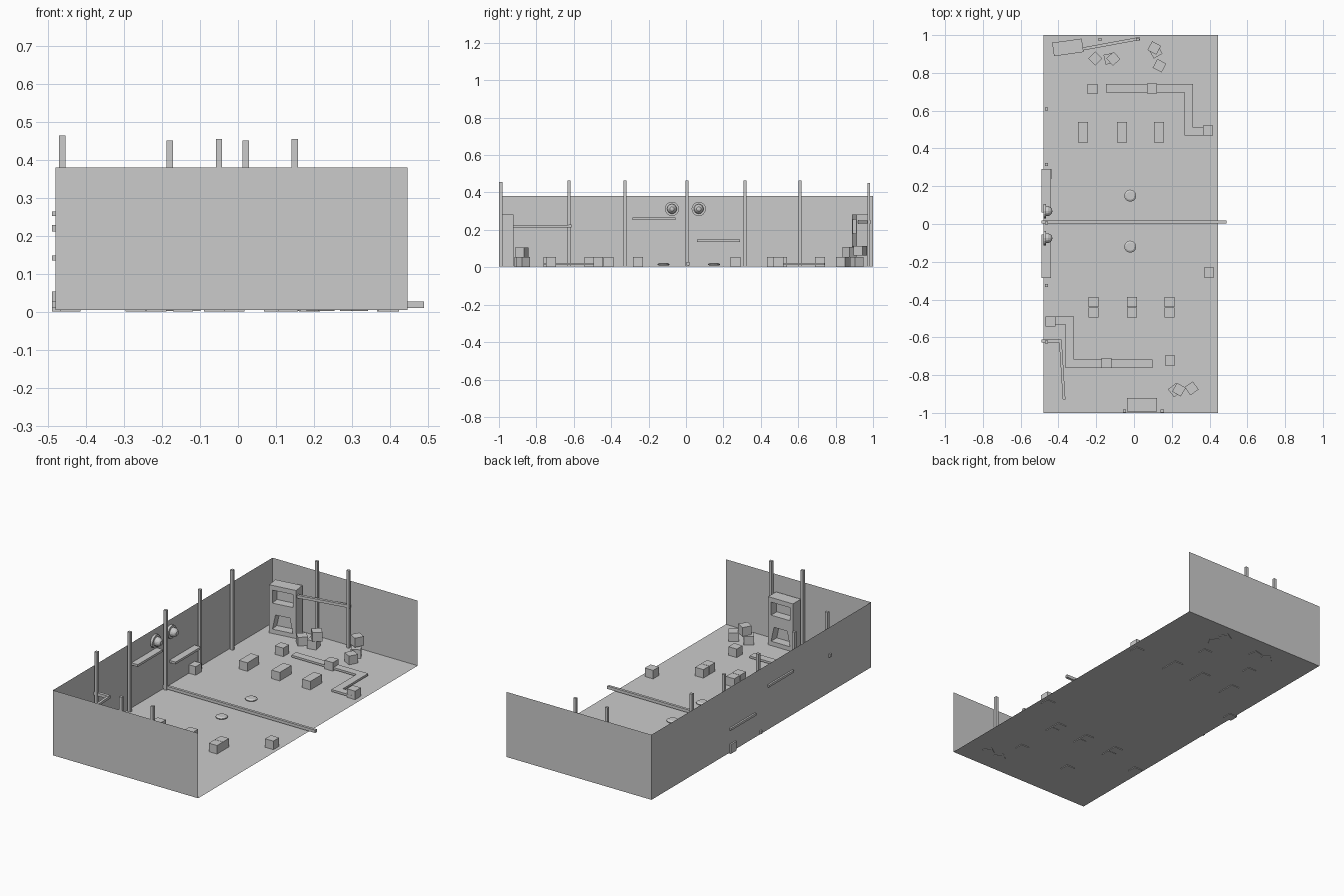
import bpy, bmesh
from math import radians, atan2, hypot
from mathutils import Matrix, Vector

if "Cube" in bpy.data.objects:
    bpy.data.objects.remove(bpy.data.objects["Cube"])


def finish(name, bm):
    bmesh.ops.recalc_face_normals(bm, faces=bm.faces)
    me = bpy.data.meshes.new(name)
    bm.to_mesh(me)
    bm.free()
    ob = bpy.data.objects.new(name, me)
    bpy.context.collection.objects.link(ob)
    return ob


def box(name, x, y, z0, sx, sy, sz, rot=0):
    bm = bmesh.new()
    bmesh.ops.create_cube(bm, size=1)
    bmesh.ops.scale(bm, vec=(sx, sy, sz), verts=bm.verts)
    ob = finish(name, bm)
    ob.location = (x, y, z0 + sz / 2)
    ob.rotation_euler.z = radians(rot)
    return ob


def prism(name, pts, vec):
    bm = bmesh.new()
    f = bm.faces.new([bm.verts.new(p) for p in pts])
    r = bmesh.ops.extrude_face_region(bm, geom=[f])
    vs = [v for v in r["geom"] if isinstance(v, bmesh.types.BMVert)]
    bmesh.ops.translate(bm, verts=vs, vec=vec)
    bm.faces.new([v for v in f.verts]) if not f.is_valid else None
    return finish(name, bm)


def sheet(name, pts):
    bm = bmesh.new()
    bm.faces.new([bm.verts.new(p) for p in pts])
    me = bpy.data.meshes.new(name)
    bm.to_mesh(me)
    bm.free()
    bpy.context.collection.objects.link(bpy.data.objects.new(name, me))


def bar(name, a, b, z, t=0.017):
    dx, dy = b[0] - a[0], b[1] - a[1]
    rot = atan2(dy, dx) * 57.29578
    box(name, (a[0] + b[0]) / 2, (a[1] + b[1]) / 2, z - t / 2, hypot(dx, dy), t, t, rot)


def turned(name, profile, matrix, n=16):
    bm = bmesh.new()
    vs = [bm.verts.new((r, 0, h)) for r, h in profile]
    es = [bm.edges.new(p) for p in zip(vs, vs[1:])]
    bmesh.ops.spin(bm, geom=vs + es, cent=(0, 0, 0), axis=(0, 0, 1), angle=radians(360), steps=n)
    bmesh.ops.remove_doubles(bm, verts=bm.verts, dist=1e-5)
    ob = finish(name, bm)
    ob.matrix_world = matrix


# Floor and three thin walls, open on the right
L, R, F, H = -0.48, 0.446, 0.005, 0.38
sheet("floor", [(L, -1, F), (R, -1, F), (R, 1, F), (L, 1, F)])
sheet("left_wall", [(L, 1, F), (L, 1, H), (L, -1, H), (L, -1, F)])
sheet("front_wall", [(L, -1, F), (R, -1, F), (R, -1, H), (L, -1, H)])
sheet("back_wall", [(L, 1, F), (L, 1, H), (R, 1, H), (R, 1, F)])

# Posts along the walls
for y in (-0.625, -0.325, 0.005, 0.315, 0.61):
    box("side_post", -0.463, y, 0.005, 0.017, 0.016, 0.46)
for x in (-0.05, 0.15):
    box("front_post", x, -0.99, 0.005, 0.017, 0.017, 0.45)
for x in (-0.18, 0.02):
    box("back_post", x, 0.977, 0.005, 0.017, 0.015, 0.446)

# Dividing bar across the floor and waist-high rails
box("divider_bar", 0, 0.01, 0.01, 0.98, 0.015, 0.017)
bar("front_rail_short", (-0.49, -0.62), (-0.385, -0.62), 0.22)
bar("front_rail_long", (-0.39, -0.615), (-0.37, -0.93), 0.22, 0.014)
bar("back_rail", (-0.27, 0.927), (0.03, 0.982), 0.243, 0.016)

# Wall shelves
box("wall_shelf_low", -0.465, 0.175, 0.135, 0.05, 0.23, 0.013)
box("wall_shelf_high", -0.465, -0.17, 0.252, 0.05, 0.23, 0.013)

# Wall lamps and floor lamps
for y in (-0.075, 0.068):
    m = Matrix.Translation((L, y, 0.312)) @ Matrix.Rotation(radians(90), 4, 'Y')
    turned("wall_lamp", [(0, 0), (0.038, 0), (0.038, 0.014), (0.026, 0.014),
                         (0.026, 0.026), (0.02, 0.038), (0.012, 0.046), (0, 0.048)], m)
for y in (-0.12, 0.15):
    turned("floor_lamp", [(0, 0), (0.024, 0), (0.032, 0.004), (0.032, 0.008), (0.022, 0.014), (0, 0.014)],
           Matrix.Translation((-0.02, y, 0.009)), 12)

# Square crates
C = 0.053
for x, y in ((-0.22, 0.715), (0.095, 0.717), (0.392, 0.495), (0.397, -0.256), (-0.463, 0.265),
             (-0.441, -0.515), (-0.145, -0.735), (0.19, -0.722)):
    box("crate", x, y, 0.001, C, C, C)
for x in (-0.27, -0.063, 0.132):
    box("long_crate", x, 0.486, 0.001, C, 0.107, C)
for x in (-0.215, -0.01, 0.187):
    for y in (-0.414, -0.469):
        box("paired_crate", x, y, 0.001, C, C, C)

# Loose and stacked crates: x, y, base height, turn
for x, y, z, a in ((-0.205, 0.876, 0, 45), (-0.13, 0.875, 0, 12), (-0.11, 0.875, C, 42),
                   (0.107, 0.932, 0.06, 62), (0.115, 0.912, 0, 30), (0.135, 0.838, 0, 62),
                   (0.217, -0.88, 0, 38), (0.238, -0.877, C - 0.003, 60), (0.305, -0.87, 0, 35)):
    box("loose_crate", x, y, z + 0.002, C, C, C, a)

# Low stepped kerbs on the floor
back = [(-0.147, 0.74), (0.312, 0.74), (0.312, 0.51), (0.40, 0.51),
        (0.40, 0.468), (0.268, 0.468), (0.268, 0.696), (-0.147, 0.696)]
for name, s, dx, dy in (("back_kerb", 1, 0, 0), ("front_kerb", -1, -0.05, -0.022)):
    prism(name, [(s * x + dx, s * y + dy, 0.012) for x, y in back], (0, 0, 0.012))

# Cabinets with an upper window and a tapered lower recess
for name, x, y, rot in (("back_cabinet", -0.35, 0.935, 8), ("front_cabinet", 0.042, -0.957, 180)):
    m = Matrix.Translation((x, y, 0)) @ Matrix.Rotation(radians(rot), 4, 'Z')
    cab = box(name, x, y, 0.005, 0.158, 0.072, 0.277, rot)
    for part, z0, z1, w0, w1 in (("window", 0.18, 0.255, 0.06, 0.06), ("recess", 0.03, 0.115, 0.06, 0.042)):
        pts = [(-w0, -0.06, z0), (w0, -0.06, z0), (w1, -0.06, z1), (-w1, -0.06, z1)]
        cut = prism(name + "_" + part + "_cutter", pts, (0, 0.075, 0))
        cut.data.transform(m)
        cut.hide_render = True
        cut.display_type = 'WIRE'
        mod = cab.modifiers.new(part, 'BOOLEAN')
        mod.operation = 'DIFFERENCE'
        mod.solver = 'EXACT'
        mod.object = cut
